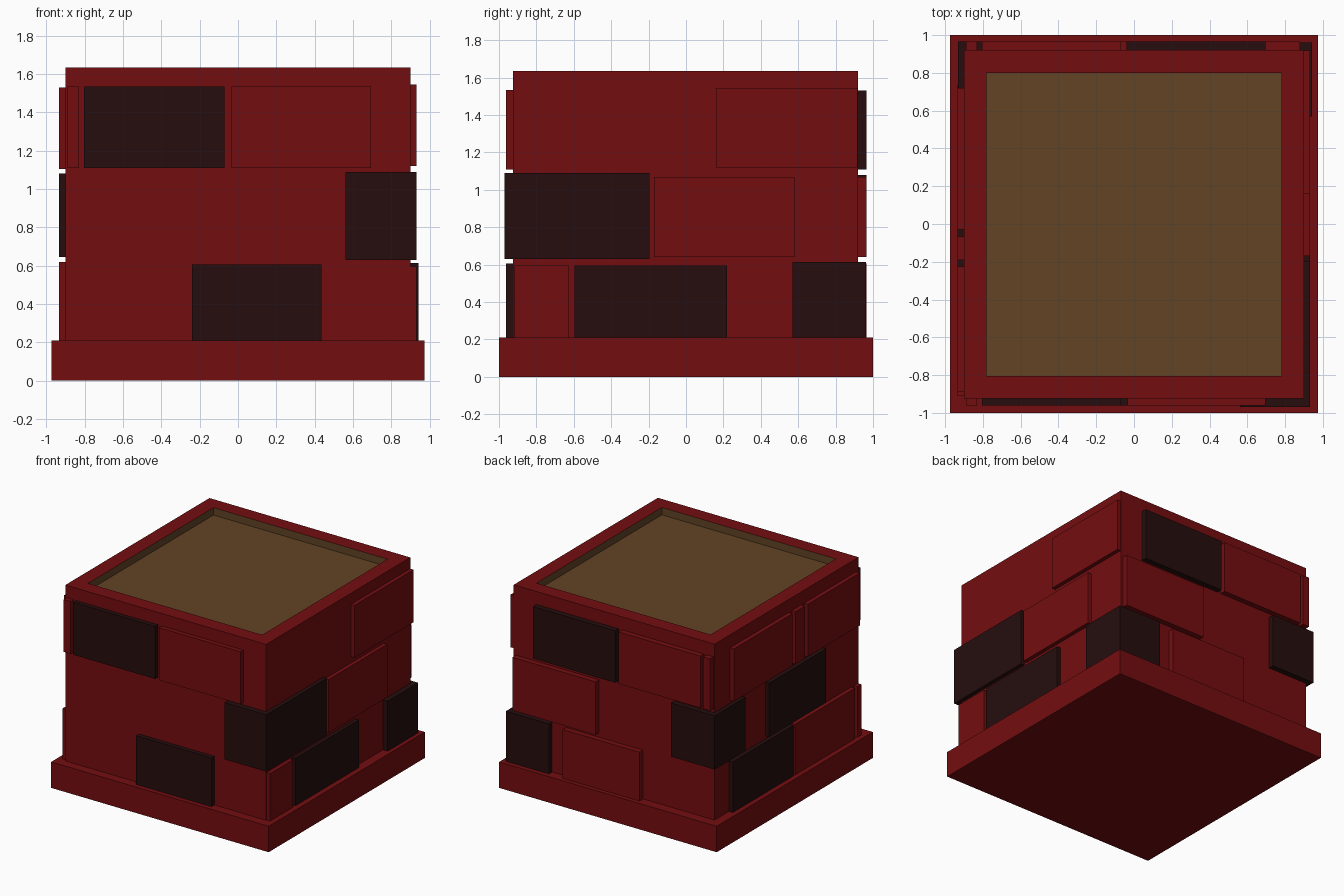
import bpy, bmesh

if "Cube" in bpy.data.objects:
    bpy.data.objects.remove(bpy.data.objects["Cube"])


def material(name, rgb):
    m = bpy.data.materials.new(name)
    m.diffuse_color = (*rgb, 1)
    m.use_nodes = True
    m.node_tree.nodes["Principled BSDF"].inputs["Base Color"].default_value = m.diffuse_color
    return m


RED = material("red_brick", (0.175, 0.004, 0.005))
DARK = material("dark_brick", (0.019, 0.004, 0.004))
SOIL = material("soil", (0.122, 0.056, 0.018))


def box(name, x, y, z, mat):
    bm = bmesh.new()
    bmesh.ops.create_cube(bm, size=1)
    for v in bm.verts:
        v.co = [r[0] if c < 0 else r[1] for c, r in zip(v.co, (x, y, z))]
    me = bpy.data.meshes.new(name)
    bm.to_mesh(me)
    bm.free()
    me.materials.append(mat)
    ob = bpy.data.objects.new(name, me)
    bpy.context.collection.objects.link(ob)
    return ob


# Plinth and planter body
box("base_plinth", (-0.975, 0.975), (-1, 1), (0, 0.21), RED)
body = box("planter_body", (-0.9, 0.9), (-0.925, 0.92), (0.21, 1.635), RED)
body.data.materials.append(SOIL)

# Recessed soil bed inset into the top of the body
bm = bmesh.new()
bm.from_mesh(body.data)
bm.normal_update()
top = max(bm.faces, key=lambda f: f.calc_center_median().z)
bmesh.ops.inset_region(bm, faces=[top], thickness=0.17)
bmesh.ops.inset_region(bm, faces=[top], thickness=0)
for v in top.verts:
    v.co.z -= 0.06
for f in {f for e in top.edges for f in e.link_faces}:
    f.material_index = 1
bm.to_mesh(body.data)
bm.free()


# Bricks on one wall: start and end along the wall, bottom, top, dark or red
def wall_bricks(side, bricks):
    for i, (a, b, z0, z1, mat) in enumerate(bricks):
        x, y = {"front": ((a, b), (-0.962, -0.87)),
                "back": ((a, b), (0.87, 0.965)),
                "right": ((0.85, 0.932), (a, b)),
                "left": ((-0.935, -0.85), (a, b))}[side]
        box(f"{side}_brick_{i + 1}", x, y, (z0, z1), mat)


wall_bricks("front", [
    (-0.24, 0.435, 0.21, 0.605, DARK),
    (-0.89, -0.83, 1.11, 1.535, RED),
    (-0.805, -0.07, 1.11, 1.535, DARK),
    (-0.035, 0.695, 1.11, 1.535, RED)])
wall_bricks("right", [
    (-0.92, -0.625, 0.21, 0.595, RED),
    (-0.595, 0.22, 0.21, 0.595, DARK),
    (-0.17, 0.58, 0.64, 1.07, RED),
    (0.16, 0.918, 1.12, 1.545, RED)])
wall_bricks("back", [
    (-0.26, 0.43, 0.21, 0.605, RED),
    (0.135, 0.88, 0.64, 1.07, RED),
    (-0.04, 0.695, 1.11, 1.53, DARK),
    (-0.805, -0.07, 1.11, 1.53, RED),
    (-0.89, -0.83, 1.11, 1.53, RED)])
wall_bricks("left", [
    (-0.04, 0.735, 0.21, 0.62, DARK),
    (-0.83, -0.06, 0.21, 0.62, RED),
    (-0.91, -0.86, 0.21, 0.62, RED),
    (-0.46, 0.27, 0.645, 1.08, DARK),
    (-0.03, 0.72, 1.105, 1.53, RED),
    (-0.19, -0.065, 1.105, 1.53, RED),
    (-0.89, -0.225, 1.105, 1.53, RED)])

# Dark bricks that wrap a corner
box("front_right_corner_brick", (0.56, 0.932), (-0.97, -0.195), (0.63, 1.09), DARK)
box("back_left_corner_brick", (-0.932, -0.54), (0.57, 0.965), (0.645, 1.08), DARK)
box("back_right_corner_brick", (0.555, 0.942), (0.57, 0.962), (0.21, 0.615), DARK)
